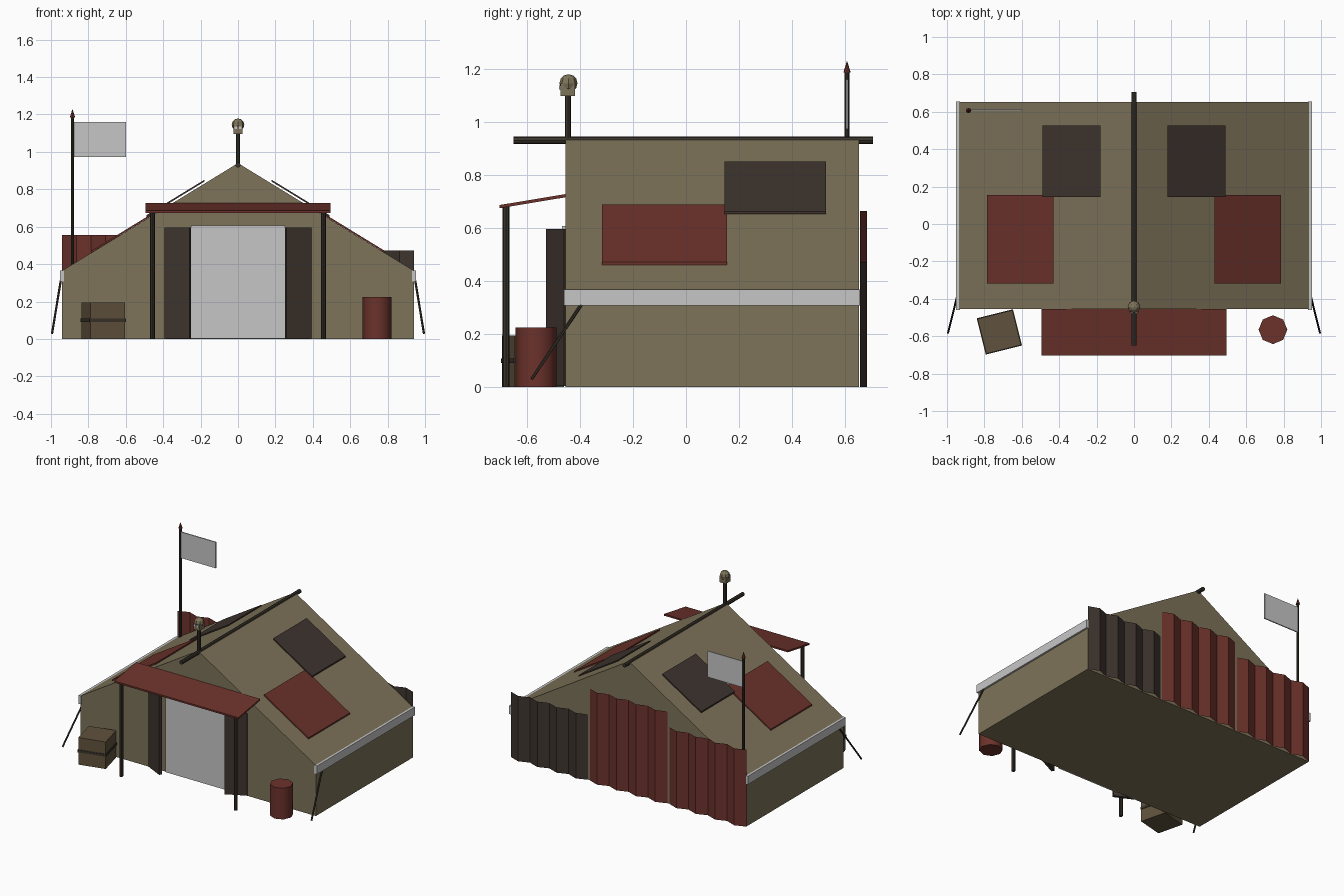
import bpy, bmesh, math
from mathutils import Vector, Matrix

if "Cube" in bpy.data.objects:
    bpy.data.objects.remove(bpy.data.objects["Cube"])


def material(name, r, g, b):
    m = bpy.data.materials.new(name)
    lin = [((c / 255 + 0.055) / 1.055) ** 2.4 for c in (r, g, b)]
    m.diffuse_color = (*lin, 1)
    m.use_nodes = True
    m.node_tree.nodes["Principled BSDF"].inputs["Base Color"].default_value = m.diffuse_color
    return m


CANVAS = material("canvas tan", 125, 115, 89)
RED = material("rust red", 108, 50, 43)
DARK = material("dark brown", 62, 52, 46)
PALE = material("pale cloth", 198, 198, 198)
POLE = material("pole wood", 56, 50, 42)
CRATE = material("crate wood", 96, 82, 61)


def make(name, verts, faces, mat):
    me = bpy.data.meshes.new(name)
    me.from_pydata([tuple(v) for v in verts], [], faces)
    me.materials.append(mat)
    bm = bmesh.new()
    bm.from_mesh(me)
    bmesh.ops.recalc_face_normals(bm, faces=bm.faces)
    bm.to_mesh(me)
    bm.free()
    ob = bpy.data.objects.new(name, me)
    bpy.context.collection.objects.link(ob)
    return ob


def prism(name, profile, shift, mat):
    """Closed 3D outline pushed along a vector."""
    n = len(profile)
    a = [Vector(p) for p in profile]
    verts = a + [p + Vector(shift) for p in a]
    faces = [tuple(range(n)), tuple(range(2 * n - 1, n - 1, -1))]
    faces += [(i, (i + 1) % n, n + (i + 1) % n, n + i) for i in range(n)]
    return make(name, verts, faces, mat)


def box(name, x0, x1, y0, y1, z0, z1, mat):
    return prism(name, [(x0, y0, z0), (x1, y0, z0), (x1, y1, z0), (x0, y1, z0)],
                 (0, 0, z1 - z0), mat)


def rod(name, a, b, r, mat, sides=8, r2=None):
    a, b = Vector(a), Vector(b)
    d = b - a
    rot = d.to_track_quat('Z', 'Y').to_matrix().to_4x4()
    me = bpy.data.meshes.new(name)
    bm = bmesh.new()
    bmesh.ops.create_cone(bm, cap_ends=True, segments=sides, radius1=r,
                          radius2=r if r2 is None else r2, depth=d.length,
                          matrix=Matrix.Translation((a + b) / 2) @ rot)
    bm.to_mesh(me)
    bm.free()
    me.materials.append(mat)
    ob = bpy.data.objects.new(name, me)
    bpy.context.collection.objects.link(ob)
    return ob


# Main tent body
prism("tent_body", [(-0.94, -0.455, 0), (0.94, -0.455, 0), (0.94, -0.455, 0.365),
                    (0, -0.455, 0.94), (-0.94, -0.455, 0.365)], (0, 1.107, 0), CANVAS)
rod("ridge_pole", (0, -0.65, 0.93), (0, 0.705, 0.93), 0.014, POLE)

# Closed door sheet
box("door_sheet", -0.25, 0.25, -0.467, -0.45, 0.003, 0.607, PALE)


def roof_z(x):
    return 0.94 - x * 0.575 / 0.94


# Parts repeated on both sides
for s, side in ((-1, "left"), (1, "right")):
    for nm, x0, x1, y0, y1, lift, mat in (
            ("dark_roof_patch", 0.18, 0.49, 0.145, 0.527, 0.011, DARK),
            ("red_roof_patch", 0.43, 0.785, -0.317, 0.155, 0.001, RED)):
        za, zb = roof_z(x0) + lift, roof_z(x1) + lift
        prism(f"{nm}_{side}", [(s * x0, y0, za), (s * x1, y0, zb),
                               (s * x1, y0, zb + 0.01), (s * x0, y0, za + 0.01)],
              (0, y1 - y0, 0), mat)
    box(f"eave_trim_{side}", *sorted((s * 0.93, s * 0.953)), -0.46, 0.656, 0.307, 0.367, PALE)
    rod(f"guy_rope_{side}", (s * 0.948, -0.395, 0.31), (s * 0.994, -0.582, 0.03), 0.006, POLE, 6)
    rod(f"awning_post_{side}", (s * 0.457, -0.678, 0), (s * 0.457, -0.678, 0.685), 0.013, POLE)
    # Door flap swung outward from its outer hinge
    prism(f"door_flap_{side}", [(s * 0.395, -0.46, 0.003), (s * 0.26, -0.527, 0.003),
                                (s * 0.251, -0.508, 0.003), (s * 0.386, -0.442, 0.003)],
          (0, 0, 0.592), DARK)

# Awning slab sloping to the front
prism("awning", [(-0.495, -0.455, 0.715), (-0.495, -0.703, 0.674),
                 (-0.495, -0.703, 0.686), (-0.495, -0.455, 0.727)], (0.99, 0, 0), RED)

# Corrugated sheets along the back
for nm, x0, x1, h, mat in (("left", -0.94, -0.325, 0.555, RED),
                           ("middle", -0.31, 0.31, 0.663, RED),
                           ("right", 0.325, 0.94, 0.472, DARK)):
    n = 8
    verts = []
    for i in range(n + 1):
        x, y = x0 + (x1 - x0) * i / n, (0.683 if i % 2 else 0.655)
        verts += [(x, y, 0), (x, y, h)]
    make(f"corrugated_sheet_{nm}", verts,
         [(2 * i, 2 * i + 1, 2 * i + 3, 2 * i + 2) for i in range(n)], mat)

# Flag on its pole
rod("flag_pole", (-0.885, 0.607, 0.34), (-0.885, 0.607, 1.19), 0.009, POLE)
rod("flag_pole_tip", (-0.885, 0.607, 1.185), (-0.885, 0.607, 1.23), 0.014, RED, 8, 0)
box("flag", -0.88, -0.60, 0.603, 0.611, 0.972, 1.16, PALE)

# Round-topped finial above the entrance
rod("finial_post", (0, -0.445, 0.92), (0, -0.445, 1.11), 0.012, POLE)
box("finial_jaw", -0.025, 0.025, -0.473, -0.418, 1.097, 1.145, CANVAS)
me = bpy.data.meshes.new("finial_dome")
bm = bmesh.new()
bmesh.ops.create_uvsphere(bm, u_segments=8, v_segments=6, radius=0.034,
                          matrix=Matrix.Translation((0, -0.443, 1.145)))
bm.to_mesh(me)
bm.free()
me.materials.append(CANVAS)
bpy.context.collection.objects.link(bpy.data.objects.new("finial_dome", me))
for s, side in ((-1, "left"), (1, "right")):
    box(f"finial_eye_{side}", s * 0.012 - 0.007, s * 0.012 + 0.007,
        -0.478, -0.472, 1.122, 1.137, PALE)

# Barrel
barrel = rod("barrel", (0.743, -0.565, 0), (0.743, -0.565, 0.225), 0.077, RED)
bpy.ops.object.select_all(action='DESELECT')
barrel.select_set(True)
bpy.context.view_layer.objects.active = barrel
bpy.ops.object.shade_smooth_by_angle(angle=math.radians(50))

# Crate with a strap, turned a little
for nm, h, z0, z1, mat in (("crate", 0.096, 0, 0.195, CRATE),
                           ("crate_strap", 0.1, 0.09, 0.108, POLE)):
    ob = box(nm, -h, h, -h, h, z0, z1, mat)
    ob.location = (-0.72, -0.577, 0)
    ob.rotation_euler.z = math.radians(14)
